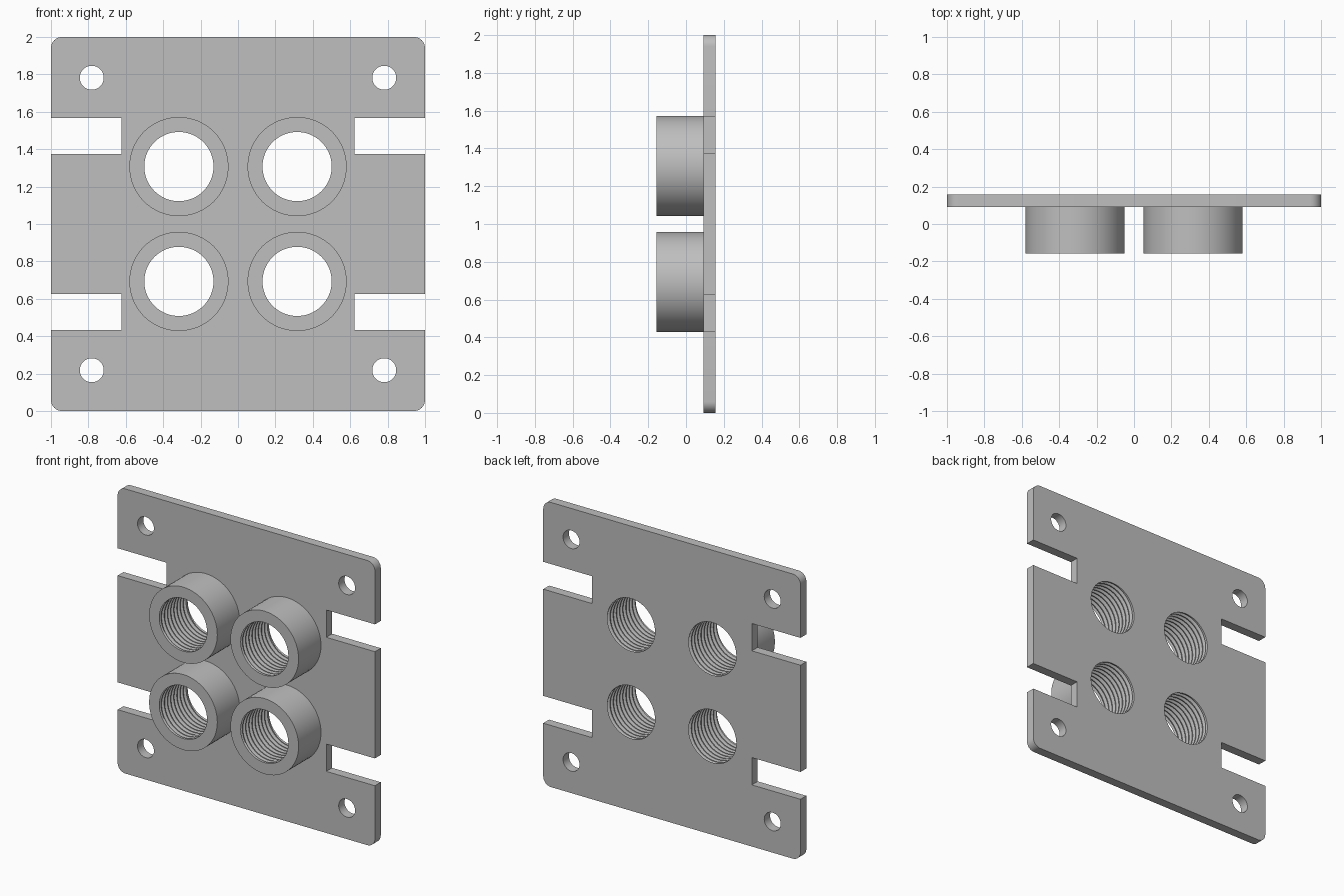
import bpy, bmesh
from math import sin, cos, pi

if "Cube" in bpy.data.objects:
    bpy.data.objects.remove(bpy.data.objects["Cube"])

SEG = 64
FRONT, PLATE_FRONT, BACK = -0.157, 0.092, 0.157
BOSS_R, BORE_R, THREAD_DEPTH = 0.265, 0.185, 0.022
TURNS = 9
PITCH = (BACK - FRONT) / TURNS
MID = 1.0
CORNERS = [(sx, sz) for sx in (-1, 1) for sz in (-1, 1)]
BOSSES = [(sx * 0.316, MID + sz * 0.307) for sx, sz in CORNERS]
MOUNTS = [(sx * 0.782, MID + sz * 0.782) for sx, sz in CORNERS]

grey = bpy.data.materials.new("grey_metal")
grey.use_nodes = True
grey.diffuse_color = (0.52, 0.52, 0.52, 1)
grey.node_tree.nodes["Principled BSDF"].inputs["Base Color"].default_value = (0.52, 0.52, 0.52, 1)


def add_object(name, mesh, location=(0, 0, 0)):
    obj = bpy.data.objects.new(name, mesh)
    obj.location = location
    bpy.context.collection.objects.link(obj)
    return obj


def finish(bm, name):
    bmesh.ops.recalc_face_normals(bm, faces=bm.faces)
    mesh = bpy.data.meshes.new(name)
    bm.to_mesh(mesh)
    bm.free()
    mesh.materials.append(grey)
    return mesh


def smooth(obj):
    bpy.ops.object.select_all(action='DESELECT')
    obj.select_set(True)
    bpy.context.view_layer.objects.active = obj
    bpy.ops.object.shade_smooth_by_angle(angle=pi / 6)


def circle(cx, cz, r, n=SEG):
    return [(cx + r * cos(2 * pi * i / n), cz - r * sin(2 * pi * i / n)) for i in range(n)]


def plate_outline():
    # Upper right quarter: rounded corner, then the side slot
    rad = 0.06
    arc = [pi / 2 * (1 - i / 8) for i in range(9)]
    q = [(1 - rad + rad * cos(a), 1 - rad + rad * sin(a)) for a in arc]
    q += [(1, 0.567), (0.622, 0.567), (0.622, 0.375), (1, 0.375)]
    right = q + [(x, -z) for x, z in reversed(q)]
    return [(x, MID + z) for x, z in right + [(-x, -z) for x, z in right]]


def add_loop(bm, points, y):
    verts = [bm.verts.new((x, y, z)) for x, z in points]
    edges = [bm.edges.new((v, verts[i - 1])) for i, v in enumerate(verts)]
    return verts, edges


def build_plate():
    bm = bmesh.new()
    walls = [plate_outline()] + [circle(x, z, 0.064, 32) for x, z in MOUNTS]
    sides = []
    # Each face is filled around its own openings
    for y, r in ((PLATE_FRONT, BOSS_R), (BACK, BORE_R)):
        loops = [add_loop(bm, w, y) for w in walls]
        sides.append([verts for verts, _ in loops])
        loops += [add_loop(bm, circle(x, z, r), y) for x, z in BOSSES]
        edges = [e for _, es in loops for e in es]
        bmesh.ops.triangle_fill(bm, use_beauty=True, use_dissolve=False,
                                edges=edges, normal=(0, 1, 0))
    # Rim, slot and mounting hole walls
    for a, b in zip(*sides):
        for i in range(len(a)):
            bm.faces.new((a[i - 1], a[i], b[i], b[i - 1]))
    return finish(bm, "mounting_plate")


def build_boss():
    bm = bmesh.new()
    thread = [(0.0, 0), (0.2, 0), (0.5, 1), (0.7, 1)]  # phase and groove depth
    columns = []
    for i in range(SEG + 1):
        t = i / SEG
        a = 2 * pi * t
        profile = [(BOSS_R, PLATE_FRONT), (BOSS_R, FRONT), (BORE_R, FRONT)]
        # Helical groove, running out at both ends
        for turn in range(-1, TURNS + 1):
            for phase, groove in thread:
                y = FRONT + PITCH * (turn + phase + t)
                y = min(max(y, FRONT), BACK)
                fade = min(1, (y - FRONT) / 0.012, (BACK - y) / 0.012)
                profile.append((BORE_R + THREAD_DEPTH * groove * fade, y))
        profile.append((BORE_R, BACK))
        columns.append([bm.verts.new((r * cos(a), y, -r * sin(a))) for r, y in profile])
    for c, d in zip(columns, columns[1:]):
        for k in range(len(c) - 1):
            bm.faces.new((c[k], c[k + 1], d[k + 1], d[k]))
    bmesh.ops.remove_doubles(bm, verts=bm.verts, dist=0.00005)
    return finish(bm, "threaded_boss")


smooth(add_object("mounting_plate", build_plate()))

boss_mesh = build_boss()
for (sx, sz), (x, z) in zip(CORNERS, BOSSES):
    name = "threaded_boss_%s_%s" % ("upper" if sz > 0 else "lower", "left" if sx > 0 else "right")
    boss = add_object(name, boss_mesh, (x, 0, z))
smooth(boss)
